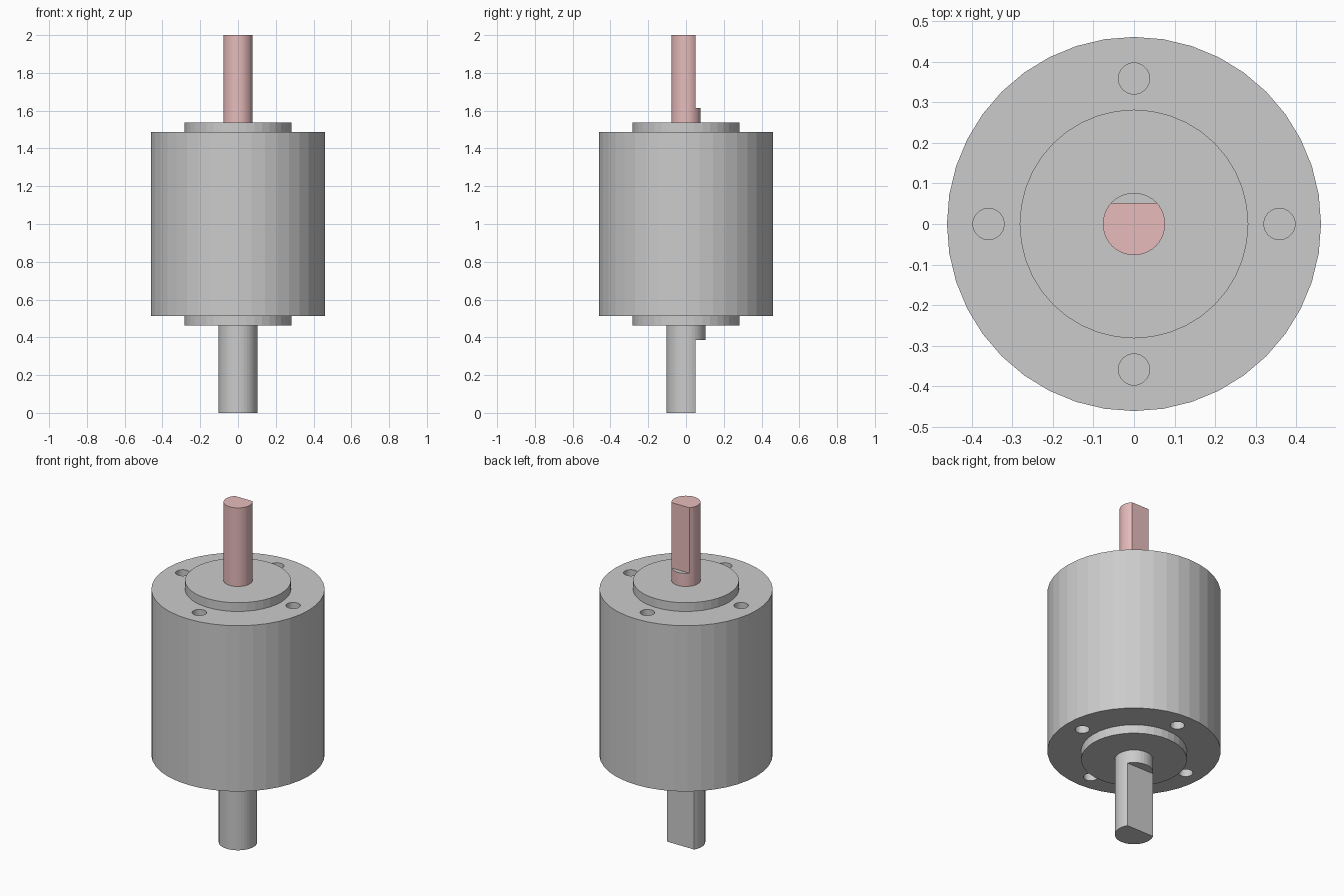
import bpy
from math import cos, sin, pi

if "Cube" in bpy.data.objects:
    bpy.data.objects.remove(bpy.data.objects["Cube"])

U = 2 / 39      # the design's base unit: whole assembly is 39 units tall
SIDES = 40


def cylinder(name, r, z0, z1, x=0, y=0, sides=SIDES):
    bpy.ops.mesh.primitive_cylinder_add(
        vertices=sides, radius=r * U, depth=(z1 - z0) * U,
        location=(x * U, y * U, (z0 + z1) / 2 * U))
    ob = bpy.context.object
    ob.name = name
    return ob


def box(name, x0, x1, y0, y1, z0, z1):
    bpy.ops.mesh.primitive_cube_add(
        size=1, location=((x0 + x1) / 2 * U, (y0 + y1) / 2 * U, (z0 + z1) / 2 * U))
    ob = bpy.context.object
    ob.name = name
    ob.scale = ((x1 - x0) * U, (y1 - y0) * U, (z1 - z0) * U)
    bpy.ops.object.transform_apply(location=False, rotation=False, scale=True)
    return ob


def apply_boolean(ob, other, operation):
    mod = ob.modifiers.new("bool", 'BOOLEAN')
    mod.operation = operation
    mod.solver = 'EXACT'
    mod.object = other
    bpy.context.view_layer.objects.active = ob
    bpy.ops.object.modifier_apply(modifier=mod.name)
    bpy.data.objects.remove(other, do_unlink=True)


# Housing with a raised boss on both ends
housing = cylinder("housing", 9, 10, 29)
apply_boolean(housing, cylinder("boss", 5.5, 9, 30), 'UNION')

# Four blind mounting holes in each end face
for z0, z1 in ((9.5, 13), (26, 29.5)):
    for i in range(4):
        a = i * pi / 2
        hole = cylinder("hole", 0.75, z0, z1, 7 * cos(a), 7 * sin(a), 32)
        apply_boolean(housing, hole, 'DIFFERENCE')

# Input shaft (bottom) with a flat on the back
input_shaft = cylinder("input_shaft", 2, 0, 9.2)
apply_boolean(input_shaft, box("flat", -3, 3, 1, 4, -1, 7.5), 'DIFFERENCE')

# Output shaft (top) with a flat on the back
output_shaft = cylinder("output_shaft", 1.5, 29.8, 39)
apply_boolean(output_shaft, box("flat", -3, 3, 1, 4, 31.5, 40), 'DIFFERENCE')

# Pink output shaft, with the small step below the flat left grey
pink = bpy.data.materials.new("shaft_pink")
pink.diffuse_color = (0.8, 0.5, 0.5, 1)
pink.use_nodes = True
pink.node_tree.nodes["Principled BSDF"].inputs["Base Color"].default_value = pink.diffuse_color
grey = bpy.data.materials.new("step_grey")
grey.diffuse_color = (0.8, 0.8, 0.8, 1)
grey.use_nodes = True
grey.node_tree.nodes["Principled BSDF"].inputs["Base Color"].default_value = grey.diffuse_color
mesh = output_shaft.data
mesh.materials.clear()
mesh.materials.append(pink)
mesh.materials.append(grey)
for p in mesh.polygons:
    z = (output_shaft.matrix_world @ p.center).z
    is_step = p.normal.z > 0.9 and z < 35 * U
    p.material_index = 1 if is_step else 0
